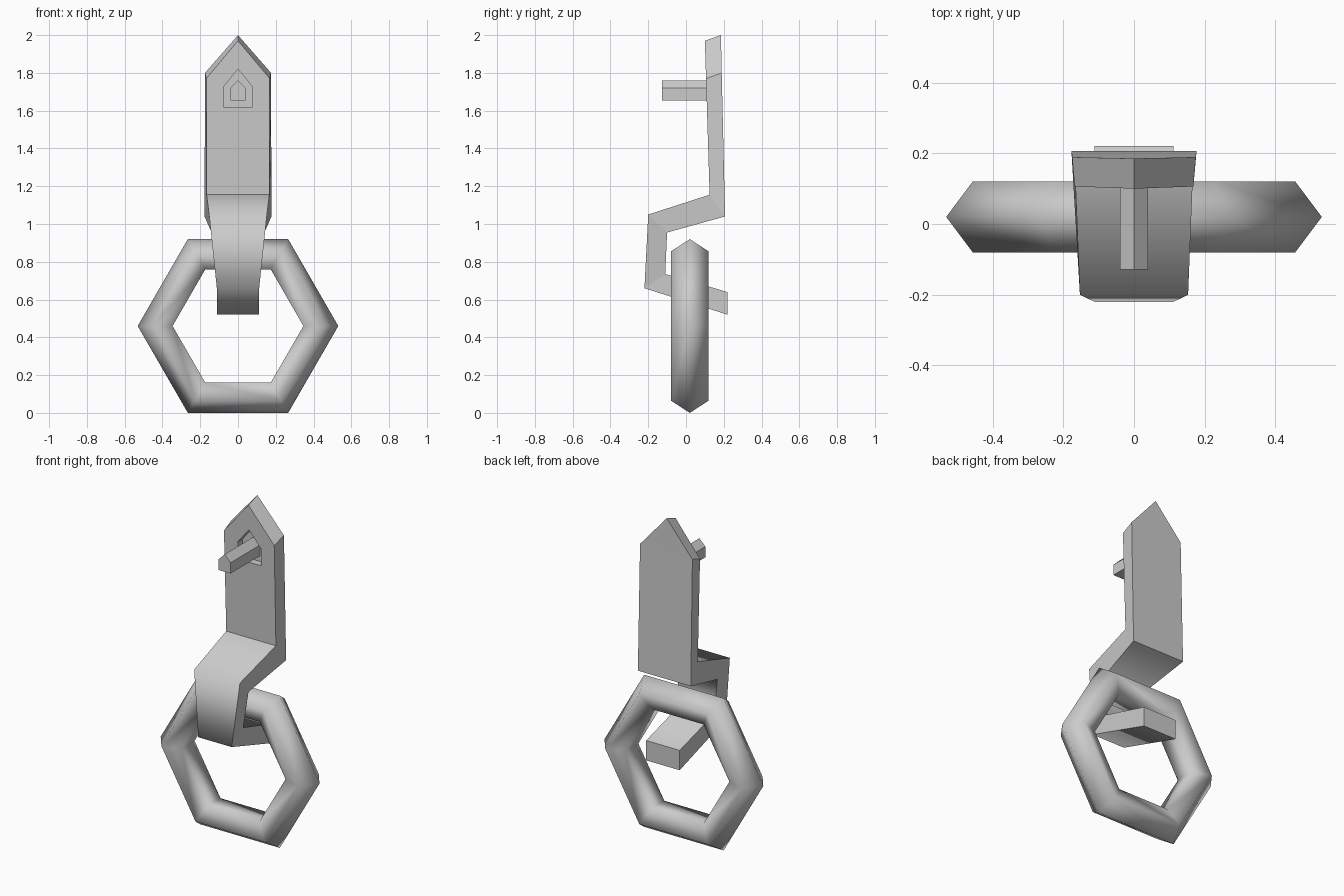
import bpy, bmesh
from math import cos, sin, pi

if "Cube" in bpy.data.objects:
    bpy.data.objects.remove(bpy.data.objects["Cube"])


def make_object(name, bm):
    bmesh.ops.recalc_face_normals(bm, faces=bm.faces[:])
    mesh = bpy.data.meshes.new(name)
    bm.to_mesh(mesh)
    bm.free()
    ob = bpy.data.objects.new(name, mesh)
    bpy.context.collection.objects.link(ob)
    return ob


def house_prism(name, half_w, z_low, z_mid, z_top, y0, y1):
    """Five-sided prism running along y, pointed at the top."""
    bm = bmesh.new()
    outline = [(-half_w, z_low), (half_w, z_low), (half_w, z_mid), (0, z_top), (-half_w, z_mid)]
    rings = [[bm.verts.new((x, y, z)) for x, z in outline] for y in (y0, y1)]
    for r in rings:
        bm.faces.new(r)
    for i in range(5):
        j = (i + 1) % 5
        bm.faces.new((rings[0][i], rings[0][j], rings[1][j], rings[1][i]))
    return make_object(name, bm)


# Bent hook strap: front (half width, y, z) and back (half width, y, z) at each bend
sections = [
    ((0.168, 0.106, 1.77), (0.175, 0.189, 1.80)),
    ((0.166, 0.125, 1.155), (0.177, 0.207, 1.04)),
    ((0.153, -0.20, 1.05), (0.140, -0.10, 0.955)),
    ((0.112, -0.22, 0.66), (0.112, -0.11, 0.735)),
    ((0.112, 0.22, 0.52), (0.112, 0.22, 0.64)),
]
bm = bmesh.new()
loops = []
for (fw, fy, fz), (bw, by, bz) in sections:
    loops.append([bm.verts.new(p) for p in
                  ((-fw, fy, fz), (fw, fy, fz), (bw, by, bz), (-bw, by, bz))])
for a, b in zip(loops, loops[1:]):
    for i in range(4):
        j = (i + 1) % 4
        bm.faces.new((a[i], a[j], b[j], b[i]))
bm.faces.new(loops[-1])
# pointed top end
tip_f, tip_b = bm.verts.new((0, 0.10, 1.97)), bm.verts.new((0, 0.185, 2.0))
fl, fr, br, bl = loops[0]
for f in ((fl, fr, tip_f), (bl, br, tip_b), (fr, br, tip_b, tip_f), (fl, bl, tip_b, tip_f)):
    bm.faces.new(f)
strap = make_object("hook_strap", bm)

# Recess around the pin
cutter = house_prism("recess_cutter", 0.077, 1.62, 1.725, 1.82, 0.0, 0.155)
cutter.hide_render = True
cut = strap.modifiers.new("recess", 'BOOLEAN')
cut.operation = 'DIFFERENCE'
cut.solver = 'EXACT'
cut.object = cutter
bpy.context.view_layer.objects.active = strap
bpy.ops.object.modifier_apply(modifier=cut.name)
bpy.data.objects.remove(cutter)

# Smooth only across the lower front bends of the strap
me = strap.data
for p in me.polygons:
    p.use_smooth = True
for e in me.edges:
    a, b = (me.vertices[i].co for i in e.vertices)
    across = abs(a.y - b.y) < 1e-4 and abs(a.z - b.z) < 1e-4
    e.use_edge_sharp = not (across and a.z < 1.1 and a.y < 0)

# Mounting pin
house_prism("pin", 0.04, 1.655, 1.72, 1.76, -0.128, 0.16)

# Hexagonal ring with a five-sided section: (apothem, y offset)
section = [(0.46, 0), (0.395, 0.10), (0.30, 0.06), (0.30, -0.06), (0.395, -0.10)]
bm = bmesh.new()
loops = []
for k in range(6):
    t = k * pi / 3
    loops.append([bm.verts.new((r / cos(pi / 6) * cos(t), 0.02 + y, 0.46 + r / cos(pi / 6) * sin(t)))
                  for r, y in section])
for k in range(6):
    a, b = loops[k], loops[(k + 1) % 6]
    for i in range(5):
        j = (i + 1) % 5
        bm.faces.new((a[i], a[j], b[j], b[i])).smooth = True
make_object("ring", bm)
